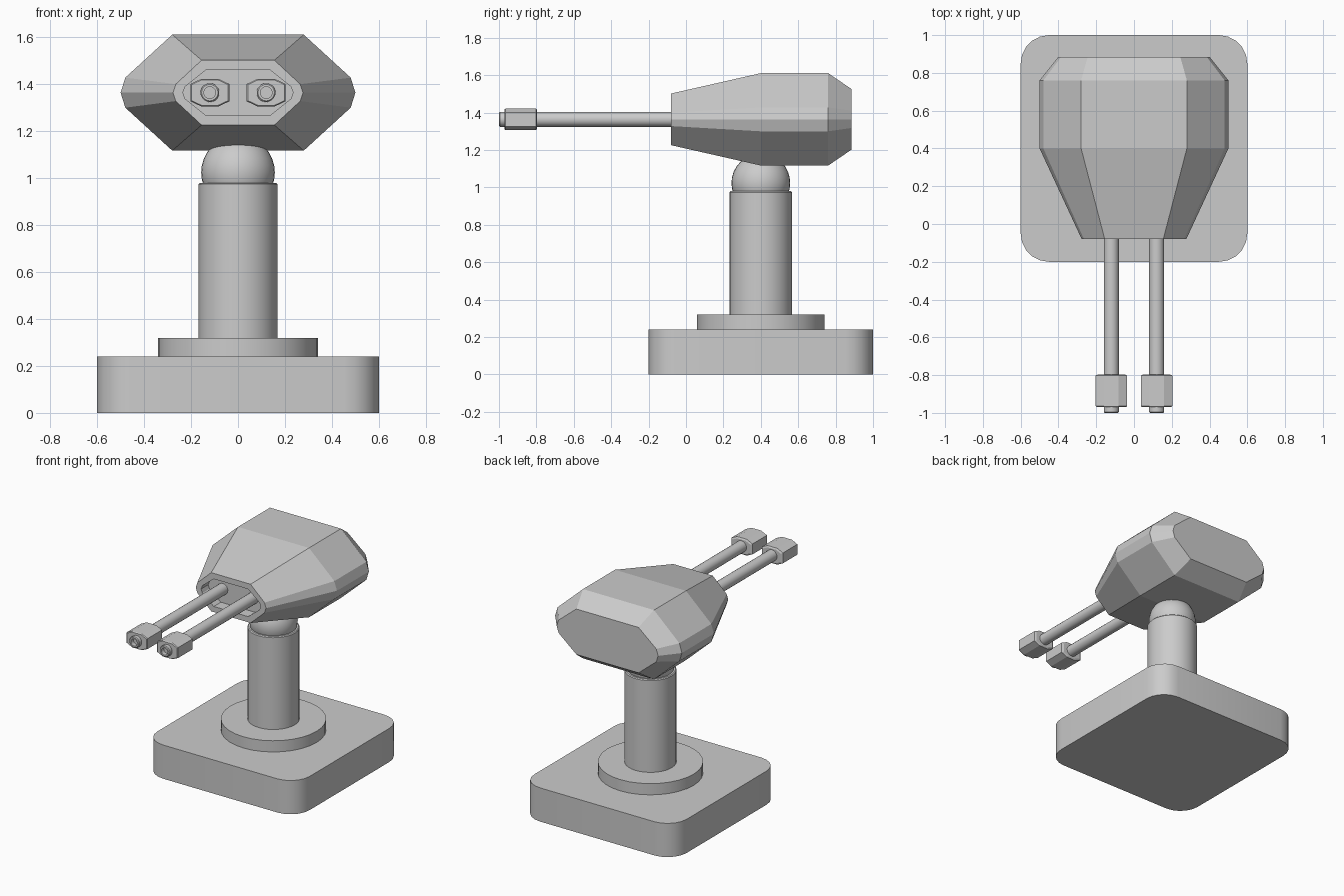
import bpy, bmesh, math

if "Cube" in bpy.data.objects:
    bpy.data.objects.remove(bpy.data.objects["Cube"])

HEAD_Z = 1.364
PIVOT_Y = 0.4


def make_object(name, bm, smooth=False):
    bmesh.ops.recalc_face_normals(bm, faces=bm.faces)
    mesh = bpy.data.meshes.new(name)
    bm.to_mesh(mesh)
    bm.free()
    ob = bpy.data.objects.new(name, mesh)
    bpy.context.collection.objects.link(ob)
    if smooth:
        bpy.ops.object.select_all(action='DESELECT')
        ob.select_set(True)
        bpy.context.view_layer.objects.active = ob
        bpy.ops.object.shade_smooth_by_angle(angle=math.radians(30))
    return ob


def loft(name, rings, smooth=False):
    """Skin a list of equal-length point rings and cap both ends."""
    bm = bmesh.new()
    loops = [[bm.verts.new(p) for p in ring] for ring in rings]
    n = len(loops[0])
    for a, b in zip(loops, loops[1:]):
        for i in range(n):
            j = (i + 1) % n
            bm.faces.new((a[i], a[j], b[j], b[i]))
    bm.faces.new(loops[0])
    bm.faces.new(loops[-1])
    return make_object(name, bm, smooth)


def circle(radius, n):
    return [(radius * math.cos(2 * math.pi * i / n),
             radius * math.sin(2 * math.pi * i / n)) for i in range(n)]


def upright(name, profile, n=32):
    """Round part standing on the pivot axis, from (radius, z) pairs."""
    return loft(name, [[(x, y + PIVOT_Y, z) for x, y in circle(r, n)]
                       for r, z in profile], True)


# Rounded square base
def base_outline(half=0.6, radius=0.15, steps=5):
    pts = []
    for k, (sx, sy) in enumerate([(1, 1), (-1, 1), (-1, -1), (1, -1)]):
        for i in range(steps + 1):
            a = math.pi / 2 * (k + i / steps)
            pts.append((sx * (half - radius) + radius * math.cos(a),
                        sy * (half - radius) + radius * math.sin(a) + PIVOT_Y))
    return pts


loft("base", [[(x, y, z) for x, y in base_outline()] for z in (0, 0.24)], True)

# Collar and column
upright("collar", [(0.34, 0.24), (0.34, 0.32)])
upright("column", [(0.168, 0.32), (0.168, 0.974), (0.162, 0.98)])

# Ball joint
bm = bmesh.new()
bmesh.ops.create_uvsphere(bm, u_segments=32, v_segments=16, radius=0.157)
bmesh.ops.translate(bm, verts=bm.verts, vec=(0, PIVOT_Y, 1.024))
make_object("ball_joint", bm, True)


# Faceted head with a recessed mouth
def head_ring(y, top_x, side_x, tip_x, top_z, side_z):
    quarter = [(top_x, top_z), (side_x, side_z)]
    pts = (quarter + [(tip_x, 0)] + [(x, -z) for x, z in reversed(quarter)]
           + [(-x, -z) for x, z in quarter] + [(-tip_x, 0)]
           + [(-x, z) for x, z in reversed(quarter)])
    return [(x, y, HEAD_Z + z) for x, z in pts]


loft("head", [
    head_ring(0.00, 0.135, 0.225, 0.235, 0.098, 0.026),
    head_ring(-0.08, 0.135, 0.225, 0.235, 0.098, 0.026),
    head_ring(-0.08, 0.155, 0.265, 0.277, 0.138, 0.036),
    head_ring(0.40, 0.28, 0.48, 0.50, 0.247, 0.064),
    head_ring(0.76, 0.28, 0.48, 0.50, 0.247, 0.064),
    head_ring(0.885, 0.245, 0.385, 0.40, 0.162, 0.046),
])

# Twin barrels with hollow ends, and chamfered muzzle blocks
BARREL = [(0.04, 0.03), (0.04, -0.995), (0.035, -1.0), (0.025, -1.0), (0.025, -0.96)]
MUZZLE = [(0.83, -0.796), (1, -0.802), (1, -0.964), (0.93, -0.97)]
block = [(0.083, 0.037), (0.038, 0.058), (-0.038, 0.058), (-0.083, 0.037),
         (-0.083, -0.037), (-0.038, -0.058), (0.038, -0.058), (0.083, -0.037)]
for side, cx in (("left", -0.12), ("right", 0.12)):
    loft(side + "_barrel", [[(cx + x, y, HEAD_Z + z) for x, z in circle(r, 20)]
                            for r, y in BARREL], True)
    loft(side + "_muzzle", [[(cx + s * x, y, HEAD_Z + s * z) for x, z in block]
                            for s, y in MUZZLE])
